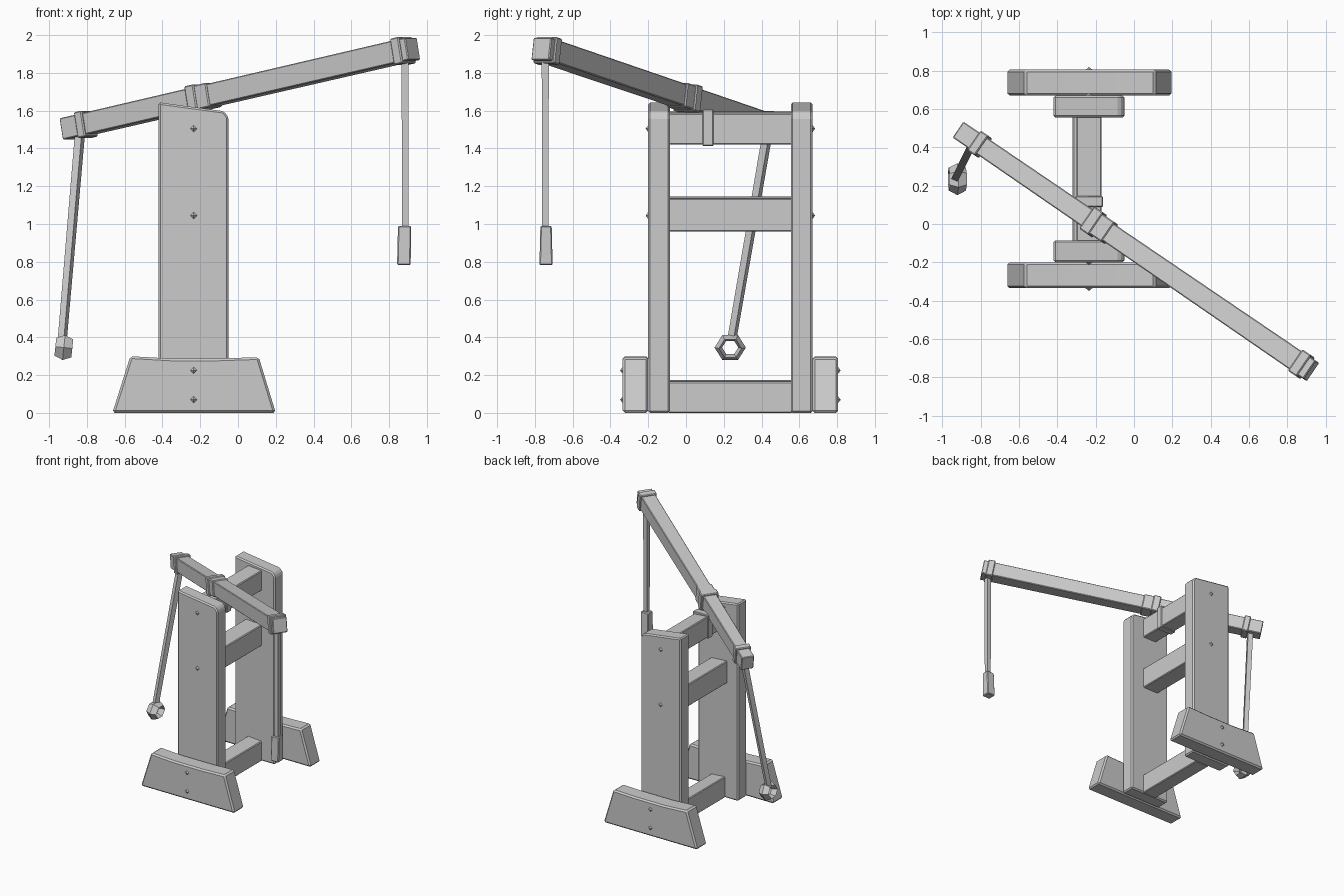
import bpy, bmesh
from math import cos, sin, pi, radians
from mathutils import Vector, Matrix

if "Cube" in bpy.data.objects:
    bpy.data.objects.remove(bpy.data.objects["Cube"])


def finish(name, bm, bevel=0.0):
    bmesh.ops.recalc_face_normals(bm, faces=bm.faces)
    me = bpy.data.meshes.new(name)
    bm.to_mesh(me)
    bm.free()
    ob = bpy.data.objects.new(name, me)
    bpy.context.collection.objects.link(ob)
    if bevel:
        m = ob.modifiers.new("worn_edges", 'BEVEL')
        m.width, m.segments = bevel, 1
    return ob


def slab(name, profile, y0, y1, bevel=0.01):
    """Extrude an (x, z) outline from y0 to y1."""
    bm = bmesh.new()
    face = bm.faces.new([bm.verts.new((x, y0, z)) for x, z in profile])
    out = bmesh.ops.extrude_face_region(bm, geom=[face])
    bmesh.ops.translate(bm, vec=(0, y1 - y0, 0),
                        verts=[v for v in out['geom'] if isinstance(v, bmesh.types.BMVert)])
    return finish(name, bm, bevel)


def bar(name, p, q, size0, size1=None, bevel=0.0):
    """Tapered rectangular bar from p to q; sizes are (width, height)."""
    p, q = Vector(p), Vector(q)
    d = (q - p).normalized()
    side = d.cross(Vector((0, 0, 1)))
    side = side.normalized() if side.length > 0.05 else Vector((1, 0, 0))
    up = side.cross(d).normalized()
    bm = bmesh.new()
    rings = []
    for c, (w, h) in ((p, size0), (q, size1 or size0)):
        rings.append([bm.verts.new(c + side * w / 2 * a + up * h / 2 * b)
                      for a, b in ((-1, -1), (1, -1), (1, 1), (-1, 1))])
    for r in rings:
        bm.faces.new(r)
    for i in range(4):
        j = (i + 1) % 4
        bm.faces.new((rings[0][i], rings[0][j], rings[1][j], rings[1][i]))
    return finish(name, bm, bevel)


def nail(name, x, y, z, out):
    """Four-sided pyramid nail head pointing along y."""
    bm = bmesh.new()
    mat = Matrix.Translation((x, y + out * 0.004, z)) @ Matrix.Rotation(out * -pi / 2, 4, 'X')
    bmesh.ops.create_cone(bm, cap_ends=True, segments=4, radius1=0.026, radius2=0,
                          depth=0.02, matrix=mat)
    finish(name, bm)


# Two uprights, each with a foot plank and nails on its outer face
CX = -0.235
post = [(-0.42, 0), (-0.05, 0), (-0.05, 1.565), (-0.075, 1.597), (-0.39, 1.64), (-0.42, 1.645)]
foot = [(-0.665, 0), (0.2, 0), (0.11, 0.295), (-0.1, 0.288), (-0.36, 0.288), (-0.57, 0.3)]
for label, inner, mid, outer, s in (("front", -0.085, -0.2, -0.335, -1),
                                    ("back", 0.555, 0.67, 0.805, 1)):
    slab(label + "_post", post, mid, inner)
    slab(label + "_foot", foot, outer, mid, 0.012)
    for i, z in enumerate((1.505, 1.045)):
        nail(f"{label}_post_nail_{i}", CX, mid, z, s)
    for i, z in enumerate((0.225, 0.07)):
        nail(f"{label}_foot_nail_{i}", CX, outer, z, s)

# Cross beams between the uprights
for label, x0, x1, z0, z1 in (("top", -0.30, -0.17, 1.42, 1.597),
                              ("middle", -0.32, -0.17, 0.96, 1.145),
                              ("bottom", -0.30, -0.17, 0.0, 0.175)):
    slab(label + "_cross_beam", [(x0, z0), (x1, z0), (x1, z1 - 0.01), (x0, z1)],
         -0.095, 0.565, 0.006)

# Swinging arm with its bands
A, B = Vector((-0.91, 0.487, 1.503)), Vector((0.925, -0.767, 1.928))
bar("swing_arm", A, B, (0.10, 0.115), (0.115, 0.12), 0.005)
length = (B - A).length
d = (B - A) / length


def band(name, t, half, w, h):
    c = A.lerp(B, t)
    bar(name, c - d * half, c + d * half, (w, h), None, 0.006)


band("left_end_band", 0.057, 0.025, 0.125, 0.14)
band("right_end_band", 0.972, 0.028, 0.135, 0.142)
band("pivot_band", 0.38, 0.03, 0.14, 0.142)
band("pivot_plate", 0.405, 0.05, 0.124, 0.13)
bar("beam_band", (CX, 0.088, 1.51), (CX, 0.145, 1.51), (0.145, 0.195), None, 0.005)

# Right hanging pole with a block weight
bar("right_pole", (0.885, -0.745, 0.97), (0.885, -0.745, 1.89), (0.033, 0.033), (0.038, 0.038))
bar("right_weight", (0.878, -0.741, 0.782), (0.882, -0.741, 0.99),
    (0.072, 0.07), (0.07, 0.06), 0.006)

# Left hanging pole with a six-sided ring
bar("left_pole", (-0.93, 0.243, 0.39), (-0.835, 0.435, 1.50), (0.036, 0.036), (0.04, 0.04))
bm = bmesh.new()
rings = []
for i in range(6):
    a = i * pi / 3
    ring = []
    for dx, r in ((-0.045, 0.06), (0, 0.083), (0.045, 0.06), (0, 0.043)):
        ring.append(bm.verts.new((dx, r * cos(a), r * sin(a) * 0.92)))
    rings.append(ring)
for i in range(6):
    for j in range(4):
        k, m = (i + 1) % 6, (j + 1) % 4
        bm.faces.new((rings[i][j], rings[i][m], rings[k][m], rings[k][j]))
ring_ob = finish("left_ring", bm)
ring_ob.location = (-0.922, 0.234, 0.346)
ring_ob.rotation_euler = (0, radians(6), 0)
